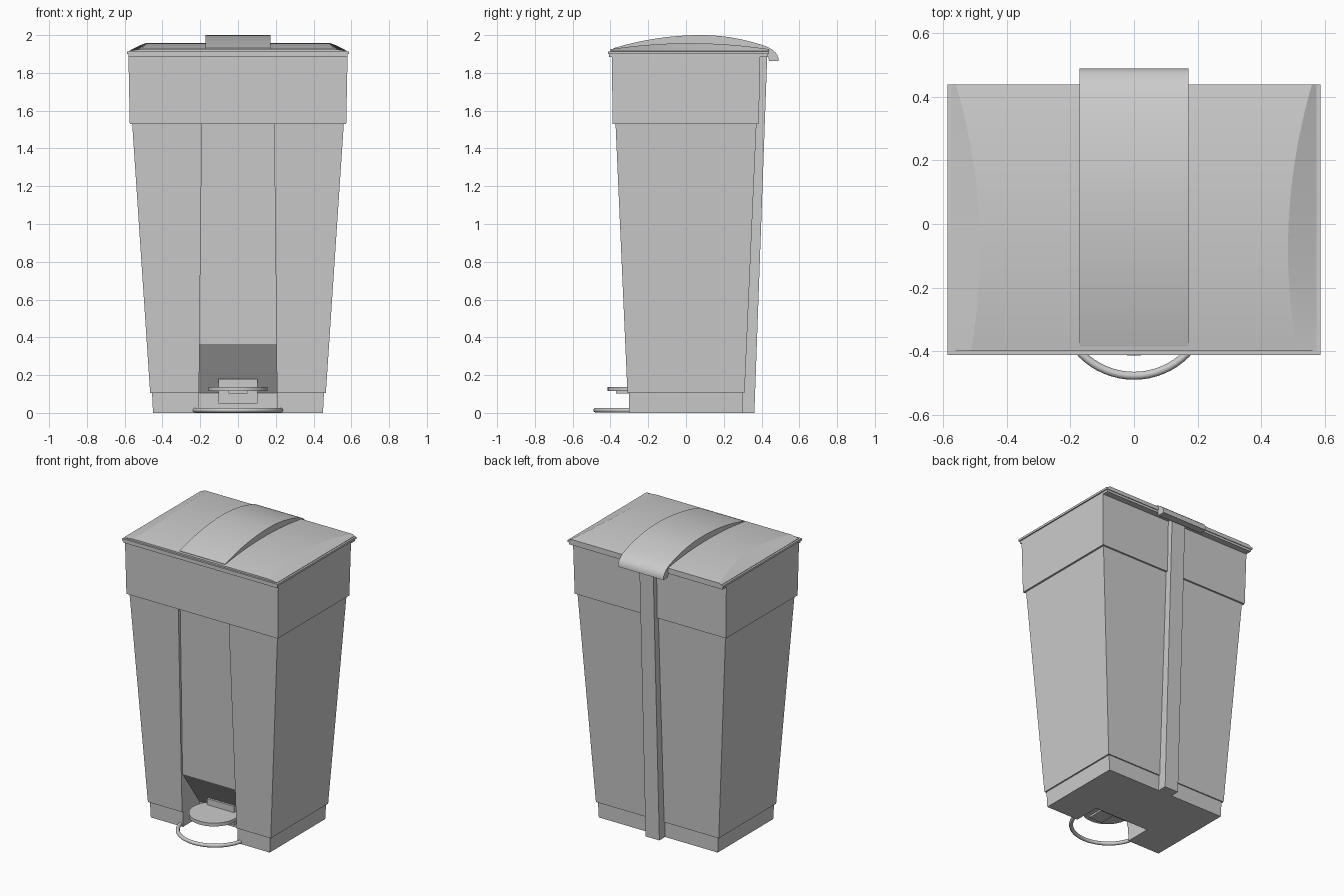
import bpy, bmesh, math

if "Cube" in bpy.data.objects:
    bpy.data.objects.remove(bpy.data.objects["Cube"])

grey = bpy.data.materials.new("light_grey_plastic")
grey.diffuse_color = (0.6, 0.6, 0.6, 1)
grey.use_nodes = True
grey.node_tree.nodes["Principled BSDF"].inputs["Base Color"].default_value = grey.diffuse_color


def loft(name, loops):
    """Closed solid through a series of equal-length point loops."""
    bm = bmesh.new()
    rings = [[bm.verts.new(p) for p in loop] for loop in loops]
    n = len(rings[0])
    for a, b in zip(rings, rings[1:]):
        for i in range(n):
            j = (i + 1) % n
            bm.faces.new((a[i], a[j], b[j], b[i]))
    bm.faces.new(rings[0])
    bm.faces.new(rings[-1])
    bmesh.ops.recalc_face_normals(bm, faces=bm.faces)
    me = bpy.data.meshes.new(name)
    bm.to_mesh(me)
    bm.free()
    ob = bpy.data.objects.new(name, me)
    bpy.context.collection.objects.link(ob)
    me.materials.append(grey)
    return ob


def tapered(name, *levels):
    """Rectangular tower; each level is (z, half_width, y_front, y_back)."""
    return loft(name, [[(-w, f, z), (w, f, z), (w, b, z), (-w, b, z)]
                       for z, w, f, b in levels])


def activate(ob):
    bpy.ops.object.select_all(action='DESELECT')
    ob.select_set(True)
    bpy.context.view_layer.objects.active = ob


def smooth(ob, degrees):
    activate(ob)
    bpy.ops.object.shade_smooth_by_angle(angle=math.radians(degrees))


def cut(ob, cutter):
    mod = ob.modifiers.new("cut", 'BOOLEAN')
    mod.operation = 'DIFFERENCE'
    mod.solver = 'EXACT'
    mod.object = cutter
    activate(ob)
    bpy.ops.object.modifier_apply(modifier="cut")


# Main tapered bin
base = tapered("base", (0, 0.45, -0.30, 0.30), (0.105, 0.455, -0.302, 0.302))
body = tapered("body", (0.105, 0.465, -0.31, 0.31), (1.53, 0.56, -0.373, 0.373))
tapered("upper_band", (1.53, 0.573, -0.388, 0.385), (1.885, 0.58, -0.393, 0.393))

# Front channel with the sloping pedal recess, cut from base and body
channel = tapered("channel_cutter",
                  (-0.1, 0.206, -0.6, -0.12), (0.105, 0.206, -0.6, -0.12),
                  (0.365, 0.204, -0.6, -0.308), (1.6, 0.19, -0.6, -0.355))
cut(base, channel)
cut(body, channel)
bpy.data.objects.remove(channel)

# Back spine
tapered("back_spine", (0, 0.052, 0.2, 0.362), (1.89, 0.052, 0.3, 0.43))

# Lid rim
tapered("rim_lower", (1.885, 0.58, -0.408, 0.435), (1.90, 0.58, -0.408, 0.435))
tapered("rim_upper", (1.90, 0.588, -0.413, 0.44), (1.914, 0.588, -0.413, 0.44))

# Arched lid with curved chamfers on both sides
sections = []
for i in range(29):
    y = -0.4 + 0.84 * i / 28
    w = 0.485 + 0.28 * (y + 0.08) ** 2
    z = 1.957 - 0.18 * (y - 0.02) ** 2
    sections.append([(-0.575, y, 1.905), (-0.575, y, 1.917), (-w, y, z),
                     (w, y, z), (0.575, y, 1.917), (0.575, y, 1.905)])
smooth(loft("lid", sections), 9)

# Raised centre strip that curls over the back as hinge cover
profile = [(-0.385, 1.91)]
for i in range(25):
    y = -0.385 + 0.805 * i / 24
    profile.append((y, 2.0 - (0.32 if y < 0.08 else 0.5) * (y - 0.08) ** 2))
profile += [(0.44, 1.933), (0.458, 1.922), (0.473, 1.909), (0.483, 1.895),
            (0.489, 1.879), (0.49, 1.862), (0.44, 1.862), (0.43, 1.91)]
smooth(loft("hinge_strip", [[(x, y, z) for y, z in profile] for x in (-0.172, 0.172)]), 25)


# Round foot pedal, its underside boss and its arm
def disc(name, radius, z0, z1, y):
    circle = [(radius * math.cos(t * math.tau / 40), y + radius * math.sin(t * math.tau / 40))
              for t in range(40)]
    smooth(loft(name, [[(a, b, z) for a, b in circle] for z in (z0, z1)]), 30)


disc("pedal", 0.157, 0.115, 0.138, -0.258)
tapered("pedal_boss", (0.103, 0.05, -0.37, -0.12), (0.12, 0.05, -0.37, -0.12))
tapered("pedal_arm", (0.05, 0.102, -0.19, -0.1), (0.18, 0.102, -0.19, -0.1))

# Floor guard ring in front of the pedal (ends buried in the base)
rings = []
for i in range(33):
    a = math.pi + math.pi * i / 32
    loop = []
    for k in range(10):
        t = math.tau * k / 10
        r = 0.233 + 0.0125 * math.cos(t)
        loop.append((r * math.cos(a), -0.245 + r * math.sin(a), 0.0145 + 0.0125 * math.sin(t)))
    rings.append(loop)
smooth(loft("guard_ring", rings), 50)
